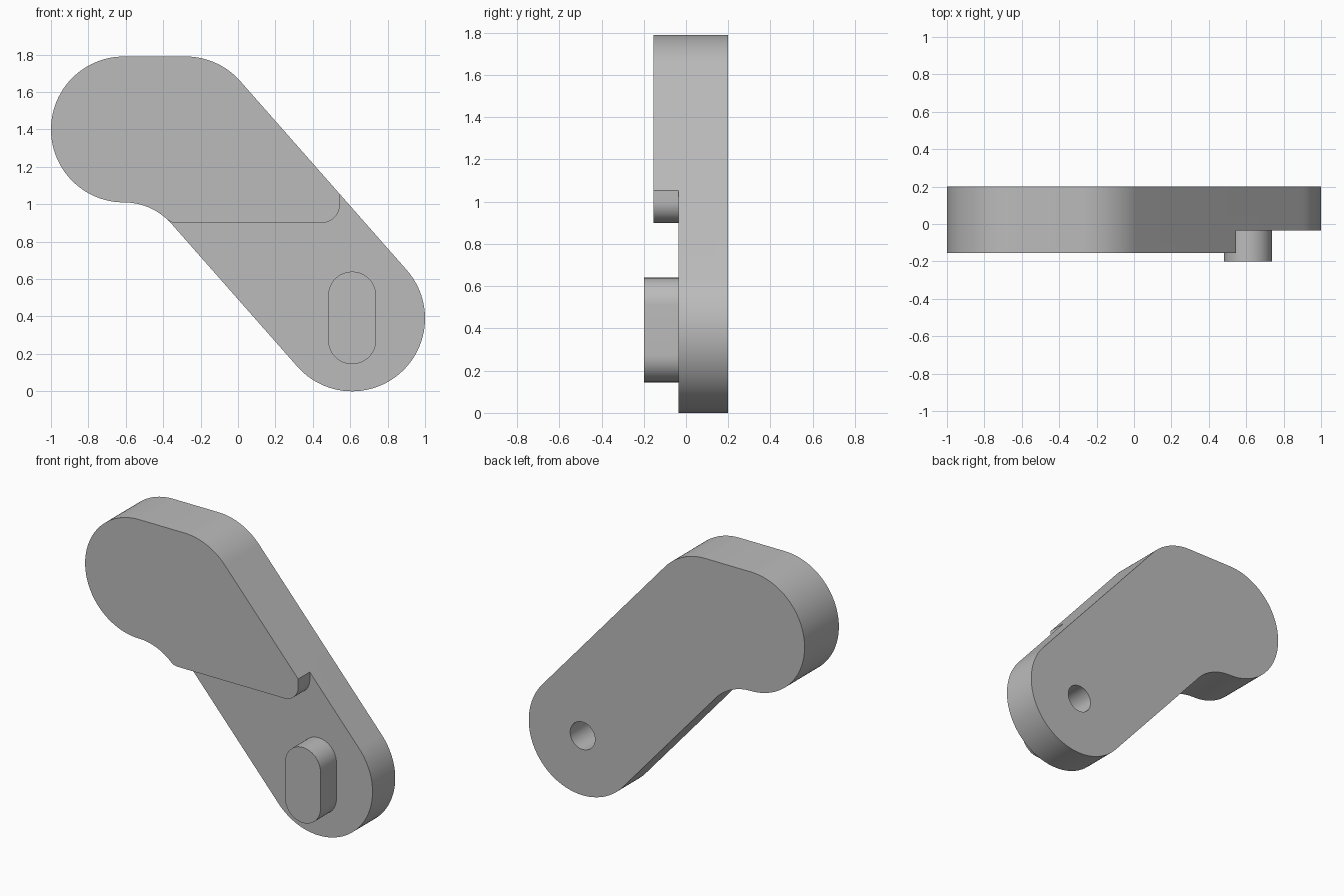
import bpy
import bmesh
from math import radians, cos, sin, atan2, degrees, pi

cube = bpy.data.objects.get("Cube")
if cube:
    bpy.data.objects.remove(cube, do_unlink=True)

grey = bpy.data.materials.new("plain grey")
grey.use_nodes = True
colour = (0.5, 0.5, 0.5, 1)
grey.diffuse_color = colour
grey.node_tree.nodes["Principled BSDF"].inputs["Base Color"].default_value = colour


def arc(x, z, r, start, end, steps=24):
    """Points on an arc, in degrees."""
    angles = [radians(start + (end - start) * i / steps) for i in range(steps + 1)]
    return [(x + r * cos(a), z + r * sin(a)) for a in angles]


def extrude(name, outline, front, back):
    """Prism with an outline in x and z, running from front to back in y."""
    bm = bmesh.new()
    face = bm.faces.new([bm.verts.new((x, front, z)) for x, z in outline])
    top = bmesh.ops.extrude_face_region(bm, geom=[face])["geom"]
    moved = [v for v in top if isinstance(v, bmesh.types.BMVert)]
    bmesh.ops.translate(bm, verts=moved, vec=(0, back - front, 0))
    bmesh.ops.recalc_face_normals(bm, faces=bm.faces)
    mesh = bpy.data.meshes.new(name)
    bm.to_mesh(mesh)
    bm.free()
    mesh.materials.append(grey)
    obj = bpy.data.objects.new(name, mesh)
    bpy.context.collection.objects.link(obj)
    return obj


def activate(obj):
    bpy.ops.object.select_all(action="DESELECT")
    obj.select_set(True)
    bpy.context.view_layer.objects.active = obj


def cut(obj, cutter):
    activate(obj)
    mod = obj.modifiers.new("cut", "BOOLEAN")
    mod.operation = "DIFFERENCE"
    mod.solver = "EXACT"
    mod.object = cutter
    bpy.ops.object.modifier_apply(modifier=mod.name)


R = 0.39                    # radius of the rounded ends
HEAD_X, HEAD_Z = -0.61, 1.4
BEND_X = -0.28
END_X, END_Z = 0.61, 0.39
STEP_Y = -0.035             # face of the thinner lower arm
tilt = degrees(atan2(END_X - BEND_X, HEAD_Z - END_Z))

# Arm: rounded head, bend and lower end, with a hollow under the head
outline = (
    arc(HEAD_X, HEAD_Z, R, 270, 90, 48)
    + arc(BEND_X, HEAD_Z, R, 90, tilt)
    + arc(END_X, END_Z, R, tilt, tilt - 180, 48)
    + arc(HEAD_X, HEAD_Z - R - 0.34, 0.34, tilt, 90)[:-1]
)
arm = extrude("arm", outline, -0.155, 0.2)

# Step that thins the lower arm from the front
step_outline = (
    [(-0.5, 0.9)]
    + arc(-0.33, 0.97, 0.07, 225, 270, 8)
    + arc(0.445, 1.0, 0.1, -90, 0, 16)
    + [(0.545, 1.3), (1.2, 1.3), (1.2, -0.2), (-0.5, -0.2)]
)
step = extrude("step_cutter", step_outline, -0.4, STEP_Y)
cut(arm, step)

# Peg on the lower arm
peg_r = 0.128
peg_outline = arc(END_X, 0.512, peg_r, 0, 180) + arc(END_X, 0.273, peg_r, 180, 360)
peg = extrude("peg", peg_outline, -0.2, STEP_Y)

# Blind hole from the back, running into the peg
hole = extrude("hole_cutter", arc(END_X, END_Z, 0.09, 0, 352.5, 47), -0.1, 0.4)
for part in (arm, peg):
    cut(part, hole)
    activate(part)
    bpy.ops.object.shade_smooth_by_angle(angle=radians(30))

for cutter in (step, hole):
    bpy.data.objects.remove(cutter, do_unlink=True)
